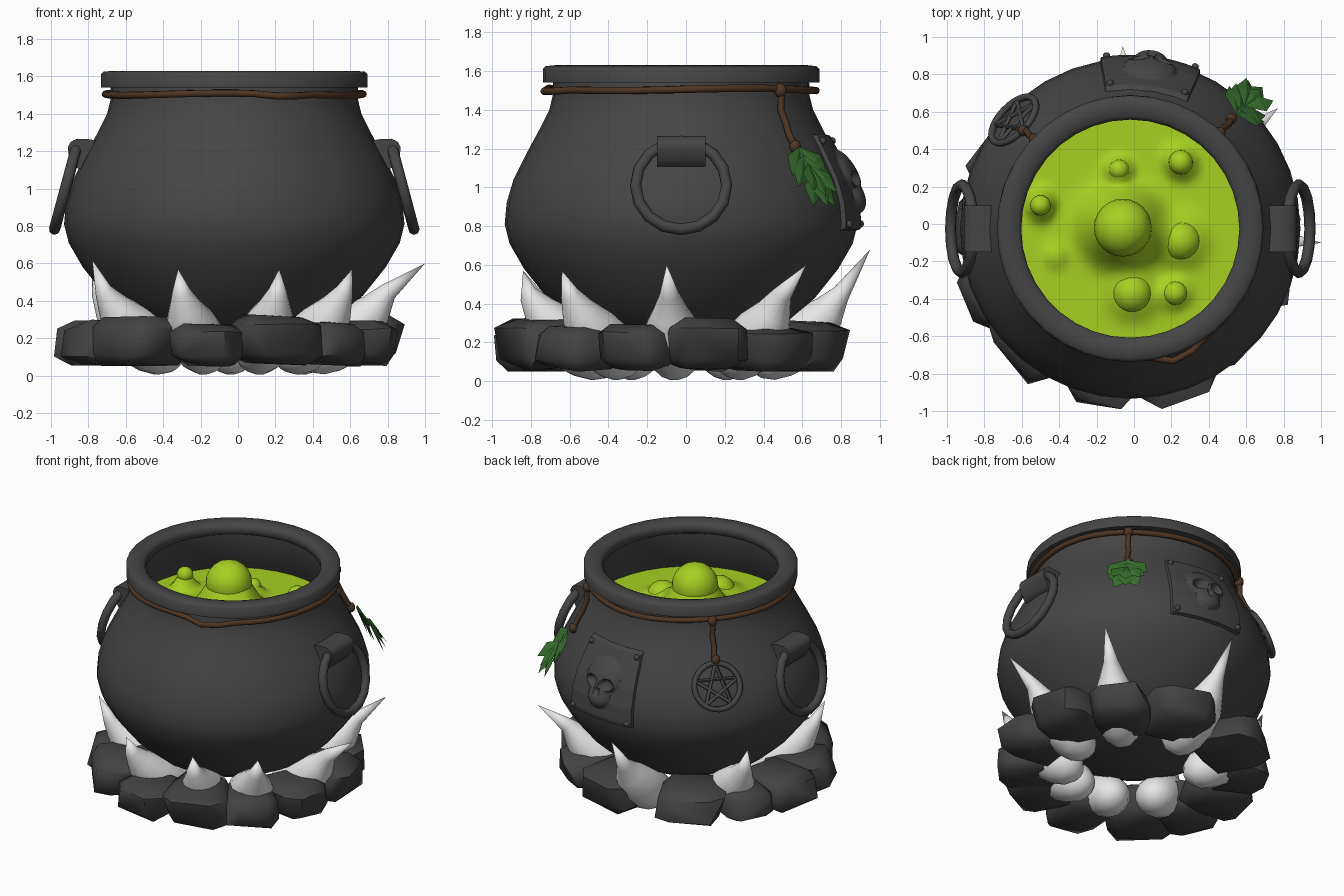
import bpy, bmesh, math, random
from mathutils import Vector, Matrix

if "Cube" in bpy.data.objects:
    bpy.data.objects.remove(bpy.data.objects["Cube"])

random.seed(4)
CX, CY = -0.02, -0.025          # pot axis
Z = Vector((0, 0, 1))


def mat(name, r, g, b):
    m = bpy.data.materials.new(name)
    m.diffuse_color = (r, g, b, 1)
    m.use_nodes = True
    m.node_tree.nodes["Principled BSDF"].inputs["Base Color"].default_value = m.diffuse_color
    return m


IRON = mat("dark iron", .06, .06, .06)
STONE = mat("dark stone", .056, .056, .056)
WHITE = mat("pale flame", .8, .8, .8)
BREW = mat("green brew", .39, .63, .016)
ROPE = mat("brown rope", .075, .037, .018)
LEAF = mat("leaf green", .04, .165, .028)


def finish(name, bm, material, angle=40):
    bmesh.ops.remove_doubles(bm, verts=bm.verts[:], dist=1e-5)
    bmesh.ops.recalc_face_normals(bm, faces=bm.faces[:])
    me = bpy.data.meshes.new(name)
    bm.to_mesh(me)
    bm.free()
    me.materials.append(material)
    for p in me.polygons:
        p.use_smooth = angle > 0
    if angle > 0:
        me.set_sharp_from_angle(angle=math.radians(angle))
    ob = bpy.data.objects.new(name, me)
    bpy.context.collection.objects.link(ob)
    return ob


def skin(bm, rings, closed=False):
    """Join equal rings of points with quads."""
    vs = [[bm.verts.new(p) for p in ring] for ring in rings]
    n, m = len(vs[0]), len(vs)
    for i in range(m if closed else m - 1):
        a, b = vs[i], vs[(i + 1) % m]
        for j in range(n):
            bm.faces.new((a[j], a[(j + 1) % n], b[(j + 1) % n], b[j]))
    return vs


def polar(a, r, z):
    return Vector((CX + r * math.cos(a), CY + r * math.sin(a), z))


def lathe(name, profile, material, seg=36, closed=False, angle=40):
    bm = bmesh.new()
    skin(bm, [[polar(2 * math.pi * j / seg, max(r, 1e-7), z) for j in range(seg)]
              for r, z in profile], closed)
    return finish(name, bm, material, angle)


def tube(name, pts, r, material, closed=False, sides=8):
    pts = [Vector(p) for p in pts]
    n = len(pts)
    bm = bmesh.new()
    rings, ref = [], None
    for i, p in enumerate(pts):
        a = pts[(i - 1) % n] if closed or i else p
        b = pts[(i + 1) % n] if closed or i < n - 1 else p
        t = (b - a).normalized()
        if ref is None:
            ref = t.orthogonal()
        ref = (ref - t * ref.dot(t)).normalized()
        s = t.cross(ref)
        rings.append([p + r * (math.cos(q) * ref + math.sin(q) * s)
                      for q in (2 * math.pi * k / sides for k in range(sides))])
    vs = skin(bm, rings, closed)
    if not closed:
        bm.faces.new(vs[0])
        bm.faces.new(vs[-1])
    return finish(name, bm, material, 60)


def ball(name, loc, r, material, scale=(1, 1, 1), seg=20):
    bm = bmesh.new()
    bmesh.ops.create_uvsphere(bm, u_segments=seg, v_segments=seg // 2, radius=r,
                              matrix=Matrix.Translation(loc) @ Matrix.Diagonal((*scale, 1)))
    return finish(name, bm, material, 60)


# pot body: outer wall, then inner wall
OUTER = [(0, .165), (.2, .18), (.4, .23), (.56, .315), (.69, .43), (.81, .58), (.885, .71),
         (.91, .81), (.90, .92), (.865, 1.04), (.80, 1.17), (.73, 1.3), (.68, 1.4),
         (.663, 1.47), (.66, 1.55)]
lathe("pot_body", OUTER + [(.60, 1.55), (.61, 1.42), (.67, 1.3), (.71, 1.2)], IRON, angle=50)
lathe("pot_rim", [(.713, 1.54), (.713, 1.61), (.698, 1.625), (.65, 1.63), (.60, 1.62),
                  (.583, 1.60), (.585, 1.555), (.61, 1.54)], IRON, closed=True, angle=75)


def R(z):
    for (r0, z0), (r1, z1) in zip(OUTER, OUTER[1:]):
        if z0 <= z <= z1:
            return r0 + (r1 - r0) * (z - z0) / (z1 - z0)
    return .66


# bubbling brew: surface drawn up into skirts, plus bubbles (x, y, radius, centre height)
LEVEL = 1.265
BUBBLES = [(-.06, -.02, .155, .195), (-.08, .29, .055, .045), (.25, .33, .065, .05),
           (-.5, .1, .055, .09), (.25, -.09, .11, .0), (-.01, -.37, .11, .0),
           (.22, -.37, .065, .02), (-.42, -.17, .05, .0)]


def level(x, y):
    return LEVEL + sum((h + .6 * r) * math.exp(-(math.hypot(x - bx, y - by) / (1.25 * r)) ** 3)
                       for bx, by, r, h in BUBBLES)


bm = bmesh.new()
rings = []
for i in range(49):
    ring = [polar(2 * math.pi * j / 80, max(.69 * i / 48, 1e-7), 0) for j in range(80)]
    for p in ring:
        p.z = level(p.x, p.y)
    rings.append(ring)
skin(bm, rings)
finish("brew_surface", bm, BREW, 180)
for i, (x, y, r, h) in enumerate(BUBBLES[:-1]):
    ball(f"brew_bubble_{i}", (x, y, LEVEL + h), r, BREW, seg=24)

# rope tied round the neck, with one loose kink in front
ring = []
for j in range(40):
    a = 2 * math.pi * j / 40
    kink = math.exp(-((a - math.radians(291)) / .16) ** 2)
    ring.append(polar(a, .69 + .06 * kink + .006 * math.sin(5 * a),
                      1.505 - .015 * kink + .006 * math.sin(3 * a)))
tube("neck_rope", ring, .019, ROPE, True)


def hang_rope(name, a, end):
    zs = [1.52, 1.46, 1.4, 1.33, 1.27, end]
    pts = [polar(a + .012 * math.sin(3 * i), max(R(z) + .02, .705), z) for i, z in enumerate(zs)]
    tube(name, pts, .018, ROPE)
    ball(name + "_top_knot", polar(a, .70, 1.5), .034, ROPE, (1, 1, 1.1), 10)
    ball(name + "_end_knot", pts[-1], .032, ROPE, (1, 1, 1.1), 10)


AL, AP = math.radians(47), math.radians(137)
hang_rope("leaf_rope", AL, 1.21)
hang_rope("pendant_rope", AP, 1.25)

# leaf sprig: paired, slightly folded leaves along a drooping stem
out, tan = Vector((math.cos(AL), math.sin(AL), 0)), Vector((-math.sin(AL), math.cos(AL), 0))
down = (out * .33 - Z * .94).normalized()
up = (out * .94 + Z * .33).normalized()
bm = bmesh.new()
stem = polar(AL, R(1.2) + .05, 1.21)
for k in range(4):
    for s in (-1, 0, 1):
        q = s * (.68 - .1 * k)
        d = (down * math.cos(q) + tan * math.sin(q) + up * random.uniform(0, .4)).normalized()
        w = d.cross(up).normalized()
        n = w.cross(d) * (1 if w.cross(d).dot(up) > 0 else -1)
        b = stem + down * .05 * k + up * .014 * k
        L = .215
        v = [bm.verts.new(p) for p in (b, b + d * L * .55 + w * .06, b + d * L,
                                       b + d * L * .55 - w * .06, b + d * L * .5 + n * .012)]
        for i in range(4):
            bm.faces.new((v[i], v[(i + 1) % 4], v[4]))
finish("leaf_sprig", bm, LEAF, 0)

# star pendant lying on the pot wall
out, tan = Vector((math.cos(AP), math.sin(AP), 0)), Vector((-math.sin(AP), math.cos(AP), 0))
lean = (Z * .88 - out * .47).normalized()
mid = polar(AP, R(1.09) + .012, 1.09)


def disc(r, n, step=1):
    return [mid + r * (lean * math.cos(2 * math.pi * i * step / n) +
                       tan * math.sin(2 * math.pi * i * step / n)) for i in range(n)]


tube("pendant_ring", disc(.155, 28), .019, IRON, True)
star = disc(.15, 5, 2)
for i in range(5):
    tube(f"pendant_star_{i}", [star[i], star[(i + 1) % 5]], .012, IRON, sides=6)

# riveted plate with a raised skull, bent to the pot wall
AK, ZK = math.radians(83), 1.025


def dome(u, v, cu, cv, ru, rv):
    return math.sqrt(max(0, 1 - ((u - cu) / ru) ** 2 - ((v - cv) / rv) ** 2))


def skull(u, v):
    h = .02 + max(.05 * dome(u, v, 0, .06, .14, .12), .045 * dome(u, v, 0, -.07, .085, .10))
    for s in (-1, 1):
        h -= .045 * dome(u, v, s * .058, .02, .046, .04)
    h -= .025 * dome(u, v, 0, -.045, .02, .03)
    return max(h, .012)


def on_plate(u, v, h):
    z = ZK + v * .93
    return polar(AK + u / R(ZK), R(z) + h, z)


NU, NV = 48, 50
bm = bmesh.new()
grid = [[bm.verts.new(on_plate(-.265 + .53 * i / NU, -.27 + .54 * j / NV,
                               -.01 if i in (0, NU) or j in (0, NV) else
                               skull(-.265 + .53 * i / NU, -.27 + .54 * j / NV)))
         for j in range(NV + 1)] for i in range(NU + 1)]
for i in range(NU):
    for j in range(NV):
        bm.faces.new((grid[i][j], grid[i + 1][j], grid[i + 1][j + 1], grid[i][j + 1]))
finish("skull_plate", bm, IRON, 50)
for i, (u, v) in enumerate([(-.225, -.23), (.225, -.23), (-.225, .23), (.225, .23)]):
    ball(f"plate_rivet_{i}", on_plate(u, v, .022), .02, IRON, seg=12)

# ring handles and their curled brackets on both sides
for side, s in (("left", -1), ("right", 1)):
    tilt = math.radians(15)
    c = Vector((CX + s * .9, CY, 1.01))
    axis = Vector((-s * math.sin(tilt), 0, math.cos(tilt)))
    tube(f"{side}_handle_ring", [c + .235 * (axis * math.cos(q) + Vector((0, 1, 0)) * math.sin(q))
                                 for q in (2 * math.pi * k / 16 for k in range(16))],
         .03, IRON, True)
    prof = [(.70, 1.25), (.78, 1.265), (.84, 1.265), (.875, 1.25), (.89, 1.22), (.885, 1.18),
            (.86, 1.14), (.845, 1.11), (.78, 1.10)]
    bm = bmesh.new()
    vs = skin(bm, [[(CX + s * x, CY + y, z) for x, z in prof] for y in (-.125, .125)])
    bm.faces.new(vs[0])
    bm.faces.new(vs[1])
    finish(f"{side}_handle_bracket", bm, IRON, 60)

# ring of hearth stones: (angle, half width, half height)
STONES = [(-133, .24, .125), (-99, .2, .11), (-70, .205, .13), (-43, .19, .115), (-15, .19, .12),
          (14, .2, .13), (44, .19, .115), (76, .22, .125), (121, .22, .125), (149, .16, .105),
          (175, .2, .12), (202, .18, .115)]
for i, (deg, w, h) in enumerate(STONES):
    a = math.radians(deg)
    bm = bmesh.new()
    bmesh.ops.create_cube(bm, size=2)
    bmesh.ops.bevel(bm, geom=bm.edges[:], offset=.4, segments=1, affect='EDGES')
    pts = [Vector((v.co.x * .215, v.co.y * w, v.co.z * h)) * random.uniform(.86, 1.1)
           for v in bm.verts]
    bm.free()
    bm = bmesh.new()
    for p in pts:
        bm.verts.new(p)
    bmesh.ops.convex_hull(bm, input=bm.verts[:])
    bmesh.ops.delete(bm, geom=[v for v in bm.verts if not v.link_faces], context='VERTS')
    bmesh.ops.transform(bm, verts=bm.verts[:], matrix=Matrix.Translation(
        (-.045 + .70 * math.cos(a), -.075 + .69 * math.sin(a), .06 + h)) @ Matrix.Rotation(a, 4, 'Z'))
    finish(f"hearth_stone_{i}", bm, STONE, 48)

# pale flames: round bases under the pot, sharp tips curling outwards
TIPS = [(1.0, -.1, .6), (.77, .62, .6), (-.06, .95, .68), (-.78, -.5, .62), (-.78, .40, .6),
        (-.32, -.84, .57), (.22, -.84, .57), (.61, -.64, .57)]
for i, tip in enumerate(TIPS):
    a = math.atan2(tip[1] - CY, tip[0] - CX)
    d, t = Vector((math.cos(a), math.sin(a), 0)), Vector((-math.sin(a), math.cos(a), 0))
    e = (Z - d).normalized()
    path = [(.365, .05, 1e-7), (.375, .055, .055), (.41, .08, .105), (.47, .125, .14),
            (.57, .19, .155), (.68, .275, .14), (.76, .36, .092), (.825, .45, .05)]
    bm = bmesh.new()
    rings = [[polar(a, r, z) + w * (t * math.cos(q) + e * math.sin(q))
              for q in (2 * math.pi * k / 14 for k in range(14))] for r, z, w in path]
    rings.append([Vector(tip) + 1e-7 * t] * 14)
    skin(bm, rings)
    finish(f"flame_{i}", bm, WHITE, 60)
